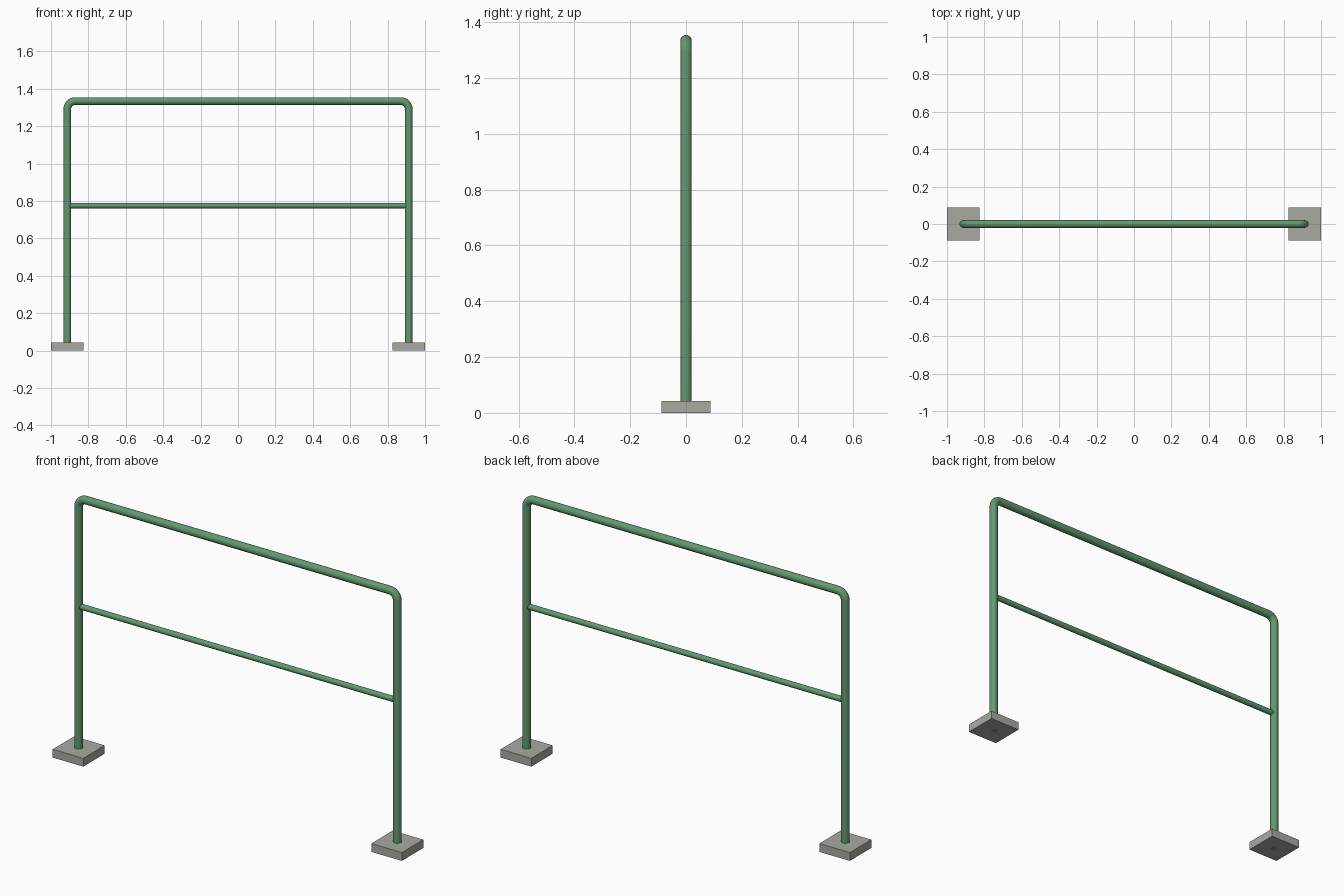
import bpy
import math

if "Cube" in bpy.data.objects:
    bpy.data.objects.remove(bpy.data.objects["Cube"])

POST_X = 0.9125      # post centre line
TOP_Z = 1.334        # top rail centre line
PIPE_R = 0.0205
BEND_R = 0.042
RAIL_Z = 0.775
RAIL_R = 0.0145
FOOT = 0.175
FOOT_H = 0.043


def material(name, rgb):
    mat = bpy.data.materials.new(name)
    mat.diffuse_color = (*rgb, 1.0)
    mat.use_nodes = True
    mat.node_tree.nodes["Principled BSDF"].inputs["Base Color"].default_value = mat.diffuse_color
    return mat


green = material("green_paint", (0.125, 0.318, 0.165))
grey = material("concrete_grey", (0.40, 0.40, 0.37))


def pipe(name, points, radius):
    """Round tube with closed ends along a list of points."""
    curve = bpy.data.curves.new(name, "CURVE")
    curve.dimensions = "3D"
    curve.bevel_depth = radius
    curve.bevel_resolution = 6
    curve.use_fill_caps = True
    spline = curve.splines.new("POLY")
    spline.points.add(len(points) - 1)
    for p, co in zip(spline.points, points):
        p.co = (*co, 1.0)
    obj = bpy.data.objects.new(name, curve)
    bpy.context.collection.objects.link(obj)
    bpy.ops.object.select_all(action="DESELECT")
    obj.select_set(True)
    bpy.context.view_layer.objects.active = obj
    bpy.ops.object.convert(target="MESH")
    obj = bpy.context.object
    obj.data.materials.clear()
    obj.data.materials.append(green)
    bpy.ops.object.shade_smooth_by_angle(angle=math.radians(40))
    return obj


# Bent frame: left post, rounded corner, top rail, rounded corner, right post
half = [(POST_X, 0, 0)]
for i in range(9):
    a = math.radians(90 * i / 8)
    half.append((POST_X - BEND_R + BEND_R * math.cos(a), 0,
                 TOP_Z - BEND_R + BEND_R * math.sin(a)))
path = [(-x, y, z) for x, y, z in half] + half[::-1]
pipe("bent_frame", path, PIPE_R)

# Thinner middle rail running between the posts
pipe("middle_rail", [(-POST_X, 0, RAIL_Z), (POST_X, 0, RAIL_Z)], RAIL_R)

# Square footing blocks
for side, label in ((-1, "left"), (1, "right")):
    bpy.ops.mesh.primitive_cube_add(size=1, location=(side * POST_X, 0, FOOT_H / 2))
    foot = bpy.context.object
    foot.name = label + "_footing"
    foot.scale = (FOOT, FOOT, FOOT_H)
    bpy.ops.object.transform_apply(location=False, rotation=False, scale=True)
    foot.data.materials.append(grey)
